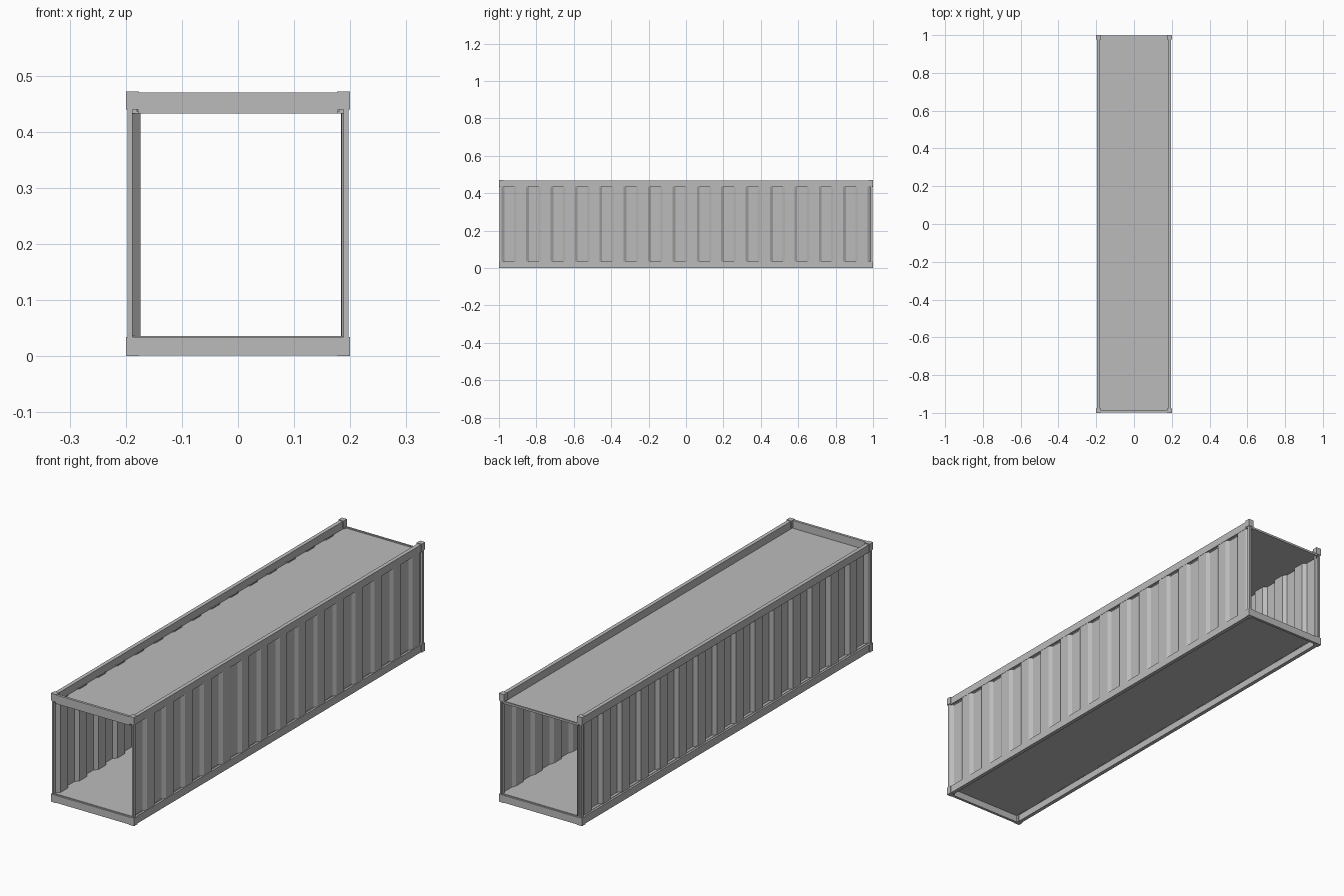
import bpy
import bmesh

default = bpy.data.objects.get("Cube")
if default:
    bpy.data.objects.remove(default)

# Single painted-steel colour
steel = bpy.data.materials.new("grey_steel")
steel.use_nodes = True
GREY = (0.5, 0.5, 0.5, 1)
steel.diffuse_color = GREY
steel.node_tree.nodes["Principled BSDF"].inputs["Base Color"].default_value = GREY


def add_mesh(name, bm):
    bmesh.ops.recalc_face_normals(bm, faces=bm.faces)
    mesh = bpy.data.meshes.new(name)
    bm.to_mesh(mesh)
    bm.free()
    mesh.materials.append(steel)
    obj = bpy.data.objects.new(name, mesh)
    bpy.context.collection.objects.link(obj)
    return obj


def box(name, x, y, z):
    """Box from (min, max) pairs on each axis."""
    bm = bmesh.new()
    bmesh.ops.create_cube(bm, size=1)
    for v in bm.verts:
        v.co = [lo + (c + 0.5) * (hi - lo) for c, (lo, hi) in zip(v.co, (x, y, z))]
    return add_mesh(name, bm)


def span(a, b, side):
    return tuple(sorted((a * side, b * side)))


def corrugated_wall(name, outer, inner, z0, z1):
    """Trapezoid sheet running along y, with a thin solid thickness."""
    pitch, half, count = 0.0652, 0.0075, 31
    points = [(outer, -0.998)]
    xs = (outer, inner)
    for i in range(count):
        y = -0.978 + i * pitch
        points += [(xs[i % 2], y - half), (xs[(i + 1) % 2], y + half)]
    points.append((points[-1][0], 0.998))
    bm = bmesh.new()
    rows = [[bm.verts.new((x, y, z)) for x, y in points] for z in (z0, z1)]
    for i in range(len(points) - 1):
        bm.faces.new((rows[0][i], rows[0][i + 1], rows[1][i + 1], rows[1][i]))
    wall = add_mesh(name, bm)
    solid = wall.modifiers.new("thickness", "SOLIDIFY")
    solid.thickness = 0.002
    solid.offset = 0
    return wall


# Corrugated side walls
corrugated_wall("left_wall", 0.195, 0.185, 0.03, 0.44)
corrugated_wall("right_wall", -0.189, -0.175, 0.03, 0.44)

# Side rails, corner blocks and slim corner posts
for side, label in ((1, "left"), (-1, "right")):
    rail_x = span(0.18, 0.197, side)
    box(label + "_top_rail", rail_x, (-0.99, 0.99), (0.436, 0.469))
    box(label + "_bottom_rail", rail_x, (-0.99, 0.99), (0.001, 0.034))
    for end, place in ((-1, "front"), (1, "back")):
        block_y = span(0.977, 1, end)
        tag = place + "_" + label
        box(tag + "_top_corner", span(0.176, 0.2, side), block_y, (0.44, 0.472))
        box(tag + "_bottom_corner", span(0.176, 0.2, side), block_y, (0, 0.034))
        box(tag + "_post", span(0.188, 0.197, side), span(0.987, 0.998, end), (0.03, 0.44))

# End beams: the back end has only a thin lip at the roof edge
box("front_top_beam", (-0.178, 0.178), (-0.999, -0.988), (0.432, 0.47))
box("back_roof_lip", (-0.182, 0.182), (0.992, 0.999), (0.432, 0.441))
for end, place in ((-1, "front"), (1, "back")):
    box(place + "_bottom_beam", (-0.178, 0.178), span(0.987, 0.999, end), (0.001, 0.033))

# Sunken roof panel and raised floor
box("roof_panel", (-0.188, 0.188), (-0.992, 0.995), (0.432, 0.436))
box("floor_panel", (-0.188, 0.188), (-0.992, 0.992), (0.031, 0.036))
